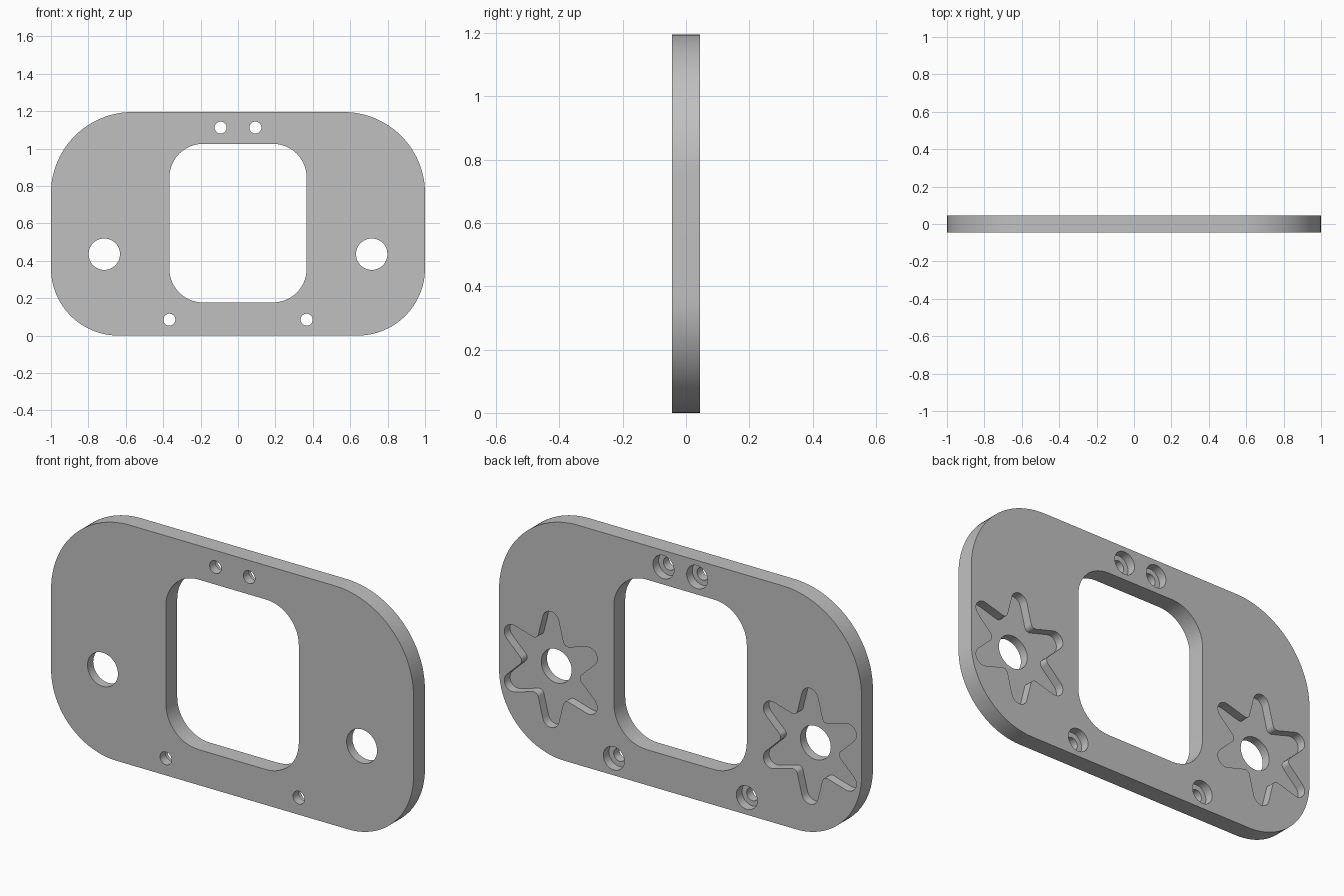
import bpy, bmesh
from math import sin, cos, pi, tan, atan2, radians
from mathutils import Vector

if "Cube" in bpy.data.objects:
    bpy.data.objects.remove(bpy.data.objects["Cube"], do_unlink=True)

# Depths of the front face, the recess floors and the back face
FRONT, FLOOR, BACK = -0.045, 0.0, 0.045


def fillet(corners, steps):
    """Round each (x, z, radius) corner of a counter-clockwise outline."""
    points = []
    for i, (x, z, r) in enumerate(corners):
        p = Vector((x, z))
        u = (Vector(corners[i - 1][:2]) - p).normalized()
        v = (Vector(corners[(i + 1) % len(corners)][:2]) - p).normalized()
        half = u.angle(v) / 2
        centre = p + (u + v).normalized() * (r / sin(half))
        start = p + u * (r / tan(half)) - centre
        first = atan2(start.y, start.x)
        convex = v.x * u.y - v.y * u.x > 0
        sweep = (pi - 2 * half) * (1 if convex else -1)
        for k in range(steps + 1):
            a = first + sweep * k / steps
            points.append((centre.x + r * cos(a), centre.y + r * sin(a)))
    return points


def rounded_box(half_width, bottom, top, r_bottom, r_top, steps):
    return fillet([(-half_width, bottom, r_bottom), (half_width, bottom, r_bottom),
                   (half_width, top, r_top), (-half_width, top, r_top)], steps)


def circle(cx, cz, r, sides=48):
    return [(cx + r * cos(2 * pi * k / sides), cz + r * sin(2 * pi * k / sides))
            for k in range(sides)]


def star(cx, cz, tip=0.43, valley=0.15, arms=6):
    corners = []
    for k in range(arms * 2):
        a = pi / 2 + k * pi / arms
        r, rounding = (valley, 0.025) if k % 2 else (tip, 0.045)
        corners.append((cx + r * cos(a), cz + r * sin(a), rounding))
    return fillet(corners, 8)


bm = bmesh.new()


def loop(points, y):
    """Closed ring of edges at depth y."""
    verts = [bm.verts.new((x, y, z)) for x, z in points]
    return [bm.edges.new((verts[i - 1], verts[i])) for i in range(len(verts))]


def wall(points, y0, y1):
    """Straight wall between two depths; returns its two rims."""
    rims = loop(points, y0), loop(points, y1)
    for a, b in zip(*rims):
        bm.faces.new((a.verts[0], a.verts[1], b.verts[1], b.verts[0]))
    return rims


def cap(edges):
    """Flat face filling an outline around its holes."""
    bmesh.ops.triangle_fill(bm, use_beauty=False, edges=edges, normal=(0, 1, 0))


front_edges, back_edges = [], []

# Outer rim and central window run the full thickness
for outline in (rounded_box(1, 0, 1.195, 0.36, 0.435, 24),
                rounded_box(0.367, 0.177, 1.025, 0.18, 0.18, 14)):
    front_rim, back_rim = wall(outline, FRONT, BACK)
    front_edges += front_rim
    back_edges += back_rim

# Stepped holes: narrow through the front half, wider recess at the back
stepped = []
for side in (-1, 1):
    for x, z in ((0.093, 1.112), (0.367, 0.085)):
        stepped.append((circle(side * x, z, 0.032), circle(side * x, z, 0.058)))
    stepped.append((circle(side * 0.715, 0.435, 0.084), star(side * 0.715, 0.435)))

for hole, recess in stepped:
    front_rim, hole_rim = wall(hole, FRONT, FLOOR)
    floor_rim, back_rim = wall(recess, FLOOR, BACK)
    cap(hole_rim + floor_rim)
    front_edges += front_rim
    back_edges += back_rim

# Front and back faces
cap(front_edges)
cap(back_edges)
bmesh.ops.recalc_face_normals(bm, faces=bm.faces[:])

mesh = bpy.data.meshes.new("mounting_plate")
bm.to_mesh(mesh)
bm.free()
plate = bpy.data.objects.new("mounting_plate", mesh)
bpy.context.collection.objects.link(plate)

# One plain grey material
grey = bpy.data.materials.new("plain grey")
grey.use_nodes = True
colour = (0.53, 0.53, 0.53, 1)
grey.diffuse_color = colour
grey.node_tree.nodes["Principled BSDF"].inputs["Base Color"].default_value = colour
mesh.materials.append(grey)

# Smooth the curved walls, keep the rims crisp
bpy.ops.object.select_all(action="DESELECT")
plate.select_set(True)
bpy.context.view_layer.objects.active = plate
bpy.ops.object.shade_smooth_by_angle(angle=radians(30))
